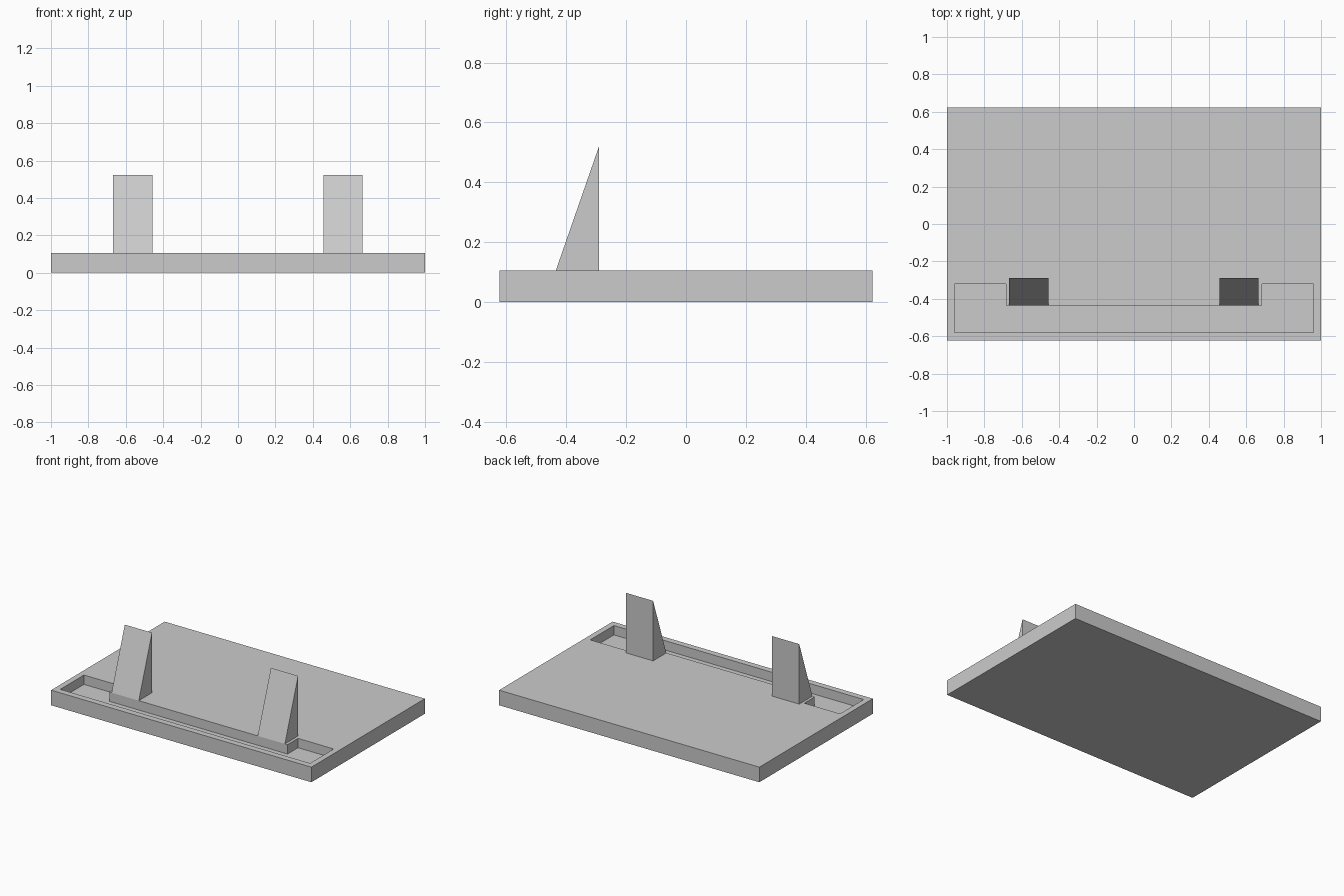
import bpy
import bmesh

if "Cube" in bpy.data.objects:
    bpy.data.objects.remove(bpy.data.objects["Cube"])

W, D, H = 1.0, 0.623, 0.105     # half width, half depth, thickness of the base
FLOOR = 0.04                    # height of the groove floor
LIP = -0.435                    # back edge of the groove, where the wedges start

grey = bpy.data.materials.new("plain_grey")
grey.use_nodes = True
colour = (0.6, 0.6, 0.6, 1)
grey.diffuse_color = colour
grey.node_tree.nodes["Principled BSDF"].inputs["Base Color"].default_value = colour


def prism(name, outline, offset):
    """Extrude a flat outline of 3D points by an offset into a solid."""
    bm = bmesh.new()
    face = bm.faces.new([bm.verts.new(p) for p in outline])
    result = bmesh.ops.extrude_face_region(bm, geom=[face], use_keep_orig=True)
    verts = [v for v in result["geom"] if isinstance(v, bmesh.types.BMVert)]
    bmesh.ops.translate(bm, verts=verts, vec=offset)
    bmesh.ops.recalc_face_normals(bm, faces=bm.faces)
    mesh = bpy.data.meshes.new(name)
    bm.to_mesh(mesh)
    bm.free()
    mesh.materials.append(grey)
    obj = bpy.data.objects.new(name, mesh)
    bpy.context.collection.objects.link(obj)
    return obj


# Base slab
corners = [(-W, -D), (W, -D), (W, D), (-W, D)]
base = prism("base", [(x, y, 0) for x, y in corners], (0, 0, H))

# U-shaped groove along the front, with a deeper pocket at each end
half = [(0.96, -0.58), (0.96, -0.32), (0.685, -0.32), (0.685, LIP)]
outline = half + [(-x, y) for x, y in reversed(half)]
cutter = prism("groove_cutter", [(x, y, FLOOR) for x, y in outline], (0, 0, H))
cutter.hide_render = True

cut = base.modifiers.new("groove", "BOOLEAN")
cut.operation = "DIFFERENCE"
cut.solver = "EXACT"
cut.object = cutter
bpy.context.view_layer.objects.active = base
bpy.ops.object.modifier_apply(modifier=cut.name)
bpy.data.objects.remove(cutter)

# Two upright wedges with a sloping front and a vertical back
profile = [(LIP, H), (-0.29, H), (-0.29, 0.522)]
for name, x in (("right_wedge", -0.667), ("left_wedge", 0.456)):
    prism(name, [(x, y, z) for y, z in profile], (0.209, 0, 0))
